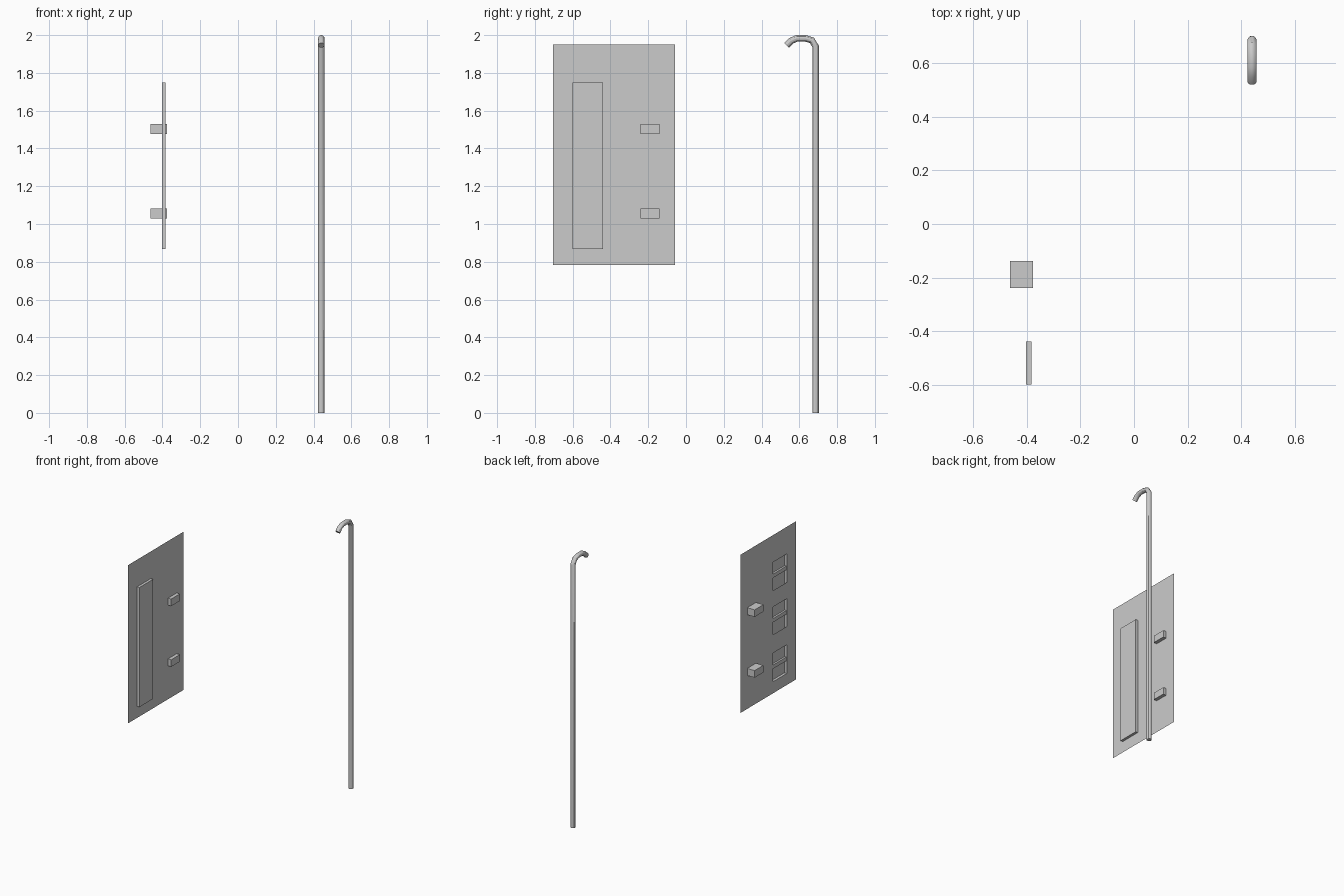
import bpy, bmesh
from mathutils import Vector

if "Cube" in bpy.data.objects:
    bpy.data.objects.remove(bpy.data.objects["Cube"])

PX = -0.403          # plane of the thin panel
Y0, Y1 = -0.705, -0.057
Z0, Z1 = 0.783, 1.95
BY0, BY1 = -0.60, -0.44
WINDOWS = [(0.868, 1.08), (1.215, 1.42), (1.54, 1.75)]


def finish(name, bm):
    bmesh.ops.remove_doubles(bm, verts=bm.verts, dist=1e-5)
    mesh = bpy.data.meshes.new(name)
    bm.to_mesh(mesh)
    bm.free()
    obj = bpy.data.objects.new(name, mesh)
    bpy.context.collection.objects.link(obj)
    return obj


def box_into(bm, lo, hi):
    lo, hi = Vector(lo), Vector(hi)
    made = bmesh.ops.create_cube(bm, size=1)["verts"]
    bmesh.ops.scale(bm, vec=hi - lo, verts=made)
    bmesh.ops.translate(bm, vec=(lo + hi) / 2, verts=made)


def box(name, lo, hi):
    bm = bmesh.new()
    box_into(bm, lo, hi)
    return finish(name, bm)


# Thin panel with three window openings, built as a grid of cells
bm = bmesh.new()
ys = [Y0, BY0, BY1, Y1]
zs = [Z0] + [z for w in WINDOWS for z in w] + [Z1]
for i in range(3):
    for j in range(len(zs) - 1):
        if i == 1 and j % 2 == 1:
            continue
        cell = [(ys[i], zs[j]), (ys[i + 1], zs[j]),
                (ys[i + 1], zs[j + 1]), (ys[i], zs[j + 1])]
        bm.faces.new([bm.verts.new((PX, y, z)) for y, z in cell])
bmesh.ops.remove_doubles(bm, verts=bm.verts, dist=1e-5)
bmesh.ops.dissolve_limit(bm, angle_limit=0.01, verts=bm.verts, edges=bm.edges)
finish("panel", bm)

# Shallow tray behind the openings, open towards the panel
bm = bmesh.new()
box_into(bm, (PX, BY0, WINDOWS[0][0]), (-0.384, BY1, WINDOWS[-1][1]))
back = [f for f in bm.faces if f.calc_center_median().x < PX + 0.001]
bmesh.ops.delete(bm, geom=back, context="FACES_ONLY")
finish("long_tray", bm)

# Crossbar in the middle of each window
for n, (a, b) in enumerate(WINDOWS):
    m = (a + b) / 2
    box(f"window_bar_{n + 1}", (-0.399, BY0, m - 0.014), (-0.385, BY1, m + 0.014))

# Two blocks passing through the panel
for n, z in enumerate((1.055, 1.503)):
    box(f"block_{n + 1}", (-0.463, -0.24, z - 0.026), (-0.377, -0.139, z + 0.026))

# Pole with a hooked top, swept along a short path
path = [(0.686, 0), (0.686, 1.94), (0.667, 1.972), (0.632, 1.983),
        (0.587, 1.983), (0.557, 1.97), (0.533, 1.946)]
SIDES_RES = 4
curve = bpy.data.curves.new("hooked_pole", "CURVE")
curve.dimensions = "3D"
curve.bevel_depth = 0.0175
curve.bevel_resolution = SIDES_RES
curve.use_fill_caps = True
spline = curve.splines.new("POLY")
spline.points.add(len(path) - 1)
for p, (y, z) in zip(spline.points, path):
    p.co = (0.441, y, z, 1)
pole = bpy.data.objects.new("hooked_pole", curve)
bpy.context.collection.objects.link(pole)
bpy.context.view_layer.objects.active = pole
pole.select_set(True)
bpy.ops.object.convert(target="MESH")
bpy.ops.object.shade_smooth_by_angle()
